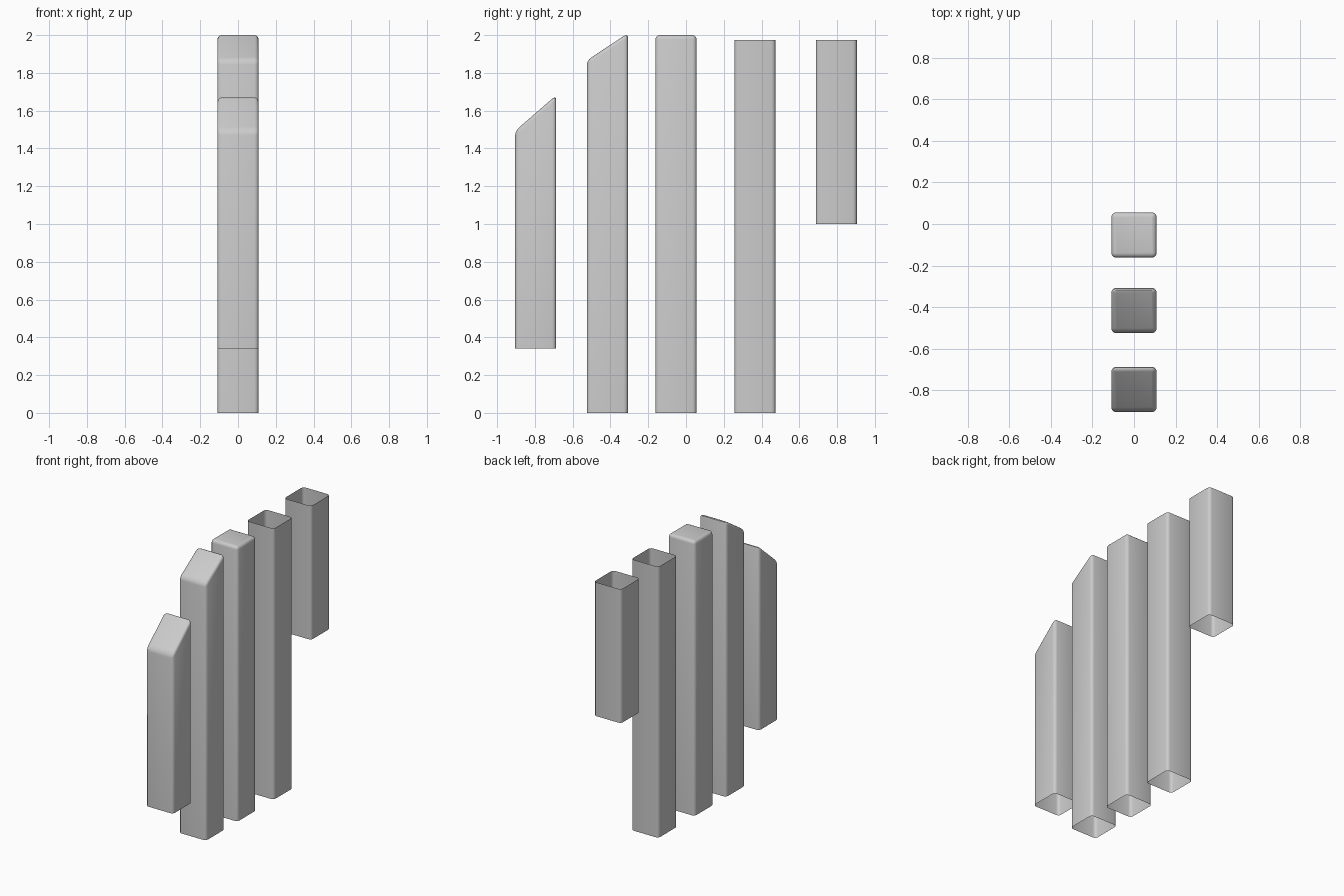
import bpy, bmesh
from math import sin, cos, pi, sqrt

if "Cube" in bpy.data.objects:
    bpy.data.objects.remove(bpy.data.objects["Cube"])

HX = HY = 0.109    # half width of every post
R = 0.022          # edge rounding
SEG = 3            # segments per rounded edge


def outline(inset):
    """Counter-clockwise rounded square, pulled in by inset."""
    r = max(R - inset, 0.003)
    h = HX - inset - r
    pts = []
    for q, (sx, sy) in enumerate([(1, 1), (-1, 1), (-1, -1), (1, -1)]):
        for i in range(SEG + 1):
            a = (q + i / SEG) * pi / 2
            pts.append((sx * h + r * cos(a), sy * h + r * sin(a)))
    return pts


def post(name, y, bottom, top, slope=0.0, capped=True):
    """Hollow post, open below; the cap is rounded and may slope up to the back."""
    bm = bmesh.new()
    # side wall rings, then cap rounding rings
    rings = [[bm.verts.new((px, y + py, bottom)) for px, py in outline(0)]]
    if capped:
        rim = top - R * (sqrt(1 + slope * slope) - slope)
        for k in range(SEG + 1):
            a = k / SEG * pi / 2
            rings.append([bm.verts.new((px, y + py, rim + R * sin(a) + slope * (py - HY)))
                          for px, py in outline(R * (1 - cos(a)))])
    else:
        rings.append([bm.verts.new((px, y + py, top)) for px, py in outline(0)])
    n = len(rings[0])
    for lo, hi in zip(rings, rings[1:]):
        for i in range(n):
            j = (i + 1) % n
            bm.faces.new((lo[i], lo[j], hi[j], hi[i]))
    if capped:
        bm.faces.new(rings[-1])
    mesh = bpy.data.meshes.new(name)
    bm.to_mesh(mesh)
    bm.free()
    ob = bpy.data.objects.new(name, mesh)
    bpy.context.collection.objects.link(ob)
    bpy.ops.object.select_all(action='DESELECT')
    ob.select_set(True)
    bpy.context.view_layer.objects.active = ob
    bpy.ops.object.shade_smooth_by_angle(angle=0.7)


# row of posts, front to back
post("short_slanted_post", -0.796, 0.34, 1.67, slope=0.87)
post("tall_slanted_post", -0.416, 0.0, 2.0, slope=0.66)
post("flat_capped_post", -0.053, 0.0, 2.0)
post("tall_open_post", 0.365, 0.0, 1.975, capped=False)
post("short_open_post", 0.796, 1.0, 1.975, capped=False)
